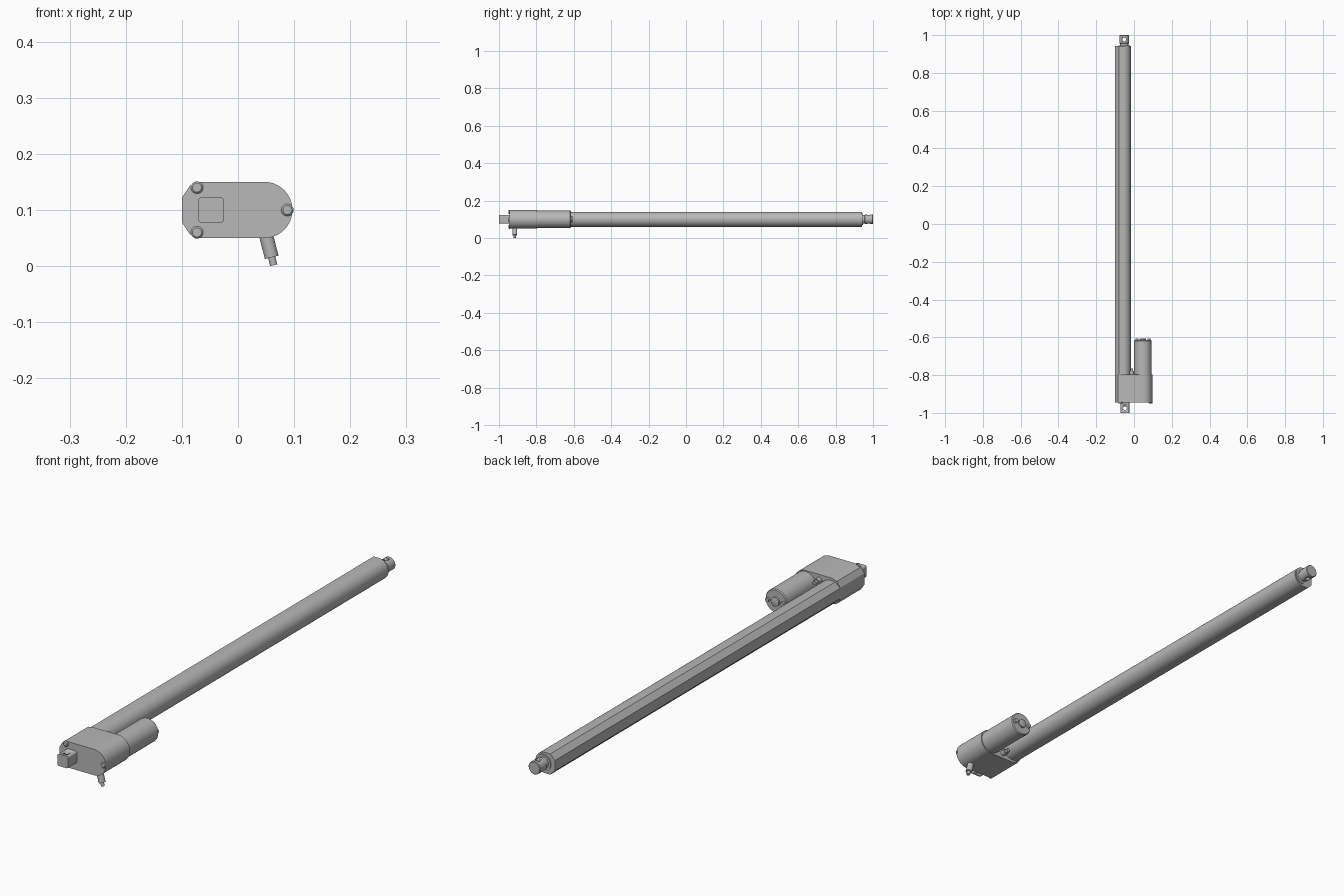
import bpy, bmesh, math
from mathutils import Vector

cube = bpy.data.objects.get("Cube")
if cube:
    bpy.data.objects.remove(cube, do_unlink=True)

grey = bpy.data.materials.new("plain_grey")
grey.use_nodes = True
grey.diffuse_color = (0.48, 0.48, 0.48, 1)
grey.node_tree.nodes["Principled BSDF"].inputs["Base Color"].default_value = grey.diffuse_color


def finish(name, bm):
    """Turn a bmesh into a smooth-by-angle grey object."""
    bmesh.ops.recalc_face_normals(bm, faces=bm.faces)
    mesh = bpy.data.meshes.new(name)
    bm.to_mesh(mesh)
    bm.free()
    mesh.materials.append(grey)
    obj = bpy.data.objects.new(name, mesh)
    bpy.context.collection.objects.link(obj)
    bpy.ops.object.select_all(action="DESELECT")
    obj.select_set(True)
    bpy.context.view_layer.objects.active = obj
    bpy.ops.object.shade_smooth_by_angle(angle=math.radians(30))
    return obj


def prism(name, profile, y0, y1):
    """Extrude an x-z outline along y."""
    bm = bmesh.new()
    face = bm.faces.new([bm.verts.new((x, y0, z)) for x, z in profile])
    result = bmesh.ops.extrude_face_region(bm, geom=[face])
    verts = [v for v in result["geom"] if isinstance(v, bmesh.types.BMVert)]
    bmesh.ops.translate(bm, verts=verts, vec=(0, y1 - y0, 0))
    return finish(name, bm)


def lathe(name, start, direction, steps, segments=40):
    """Revolve (distance, radius) steps about an axis, capping both ends."""
    axis = Vector(direction).normalized()
    rot = axis.to_track_quat("Z", "Y")
    bm = bmesh.new()
    rings = []
    for d, r in steps:
        ring = []
        for i in range(segments):
            a = math.tau * i / segments
            local = Vector((r * math.cos(a), r * math.sin(a), d))
            ring.append(bm.verts.new(Vector(start) + rot @ local))
        rings.append(ring)
    for low, high in zip(rings, rings[1:]):
        for i in range(segments):
            j = (i + 1) % segments
            bm.faces.new((low[i], low[j], high[j], high[i]))
    bm.faces.new(rings[0])
    bm.faces.new(rings[-1])
    return finish(name, bm)


def arc(cx, cz, r, start, end, n):
    angles = [math.radians(start + (end - start) * i / n) for i in range(n + 1)]
    return [(cx + r * math.cos(a), cz + r * math.sin(a)) for a in angles]


def drill(obj, cutter):
    """Cut a hole and discard the cutter."""
    cutter.hide_render = True
    mod = obj.modifiers.new("hole", "BOOLEAN")
    mod.operation = "DIFFERENCE"
    mod.object = cutter
    mod.solver = "EXACT"
    bpy.context.view_layer.objects.active = obj
    bpy.ops.object.modifier_move_to_index(modifier="hole", index=0)
    bpy.ops.object.modifier_apply(modifier="hole")
    bpy.data.objects.remove(cutter, do_unlink=True)


AXIS_X, MOTOR_X, MID = -0.048, 0.047, 0.1
FORWARD, BACK = (0, -1, 0), (0, 1, 0)

# Gearbox housing: round on the motor side, angled corners on the other
upper = [(-0.066, 0.15), (-0.086, 0.143), (-0.1, 0.122)]
lower = [(x, 2 * MID - z) for x, z in reversed(upper)]
prism("gearbox_housing", arc(MOTOR_X, MID, 0.05, -90, 90, 32) + upper + lower, -0.945, -0.797)

# Long outer tube: round on the motor side, chamfered on the other
upper = [(-0.08, 0.14), (-0.1, 0.12)]
lower = [(x, 2 * MID - z) for x, z in reversed(upper)]
prism("outer_tube", arc(-0.057, MID, 0.04, -90, 90, 28) + upper + lower, -0.8, 0.942)

# Motor can with end bearing and two terminals
lathe("motor_can", (MOTOR_X, -0.8, MID), BACK, [(0, 0.046), (0.181, 0.046), (0.185, 0.043)], 48)
lathe("motor_bearing", (MOTOR_X, -0.617, MID), BACK, [(0, 0.017), (0.009, 0.017), (0.01, 0.015)])
for side, dx in (("left", 0.032), ("right", -0.032)):
    lathe(side + "_motor_screw", (MOTOR_X + dx, -0.617, MID), BACK, [(0, 0.008), (0.011, 0.008)], 20)

# Front mounting lug: rounded square with a vertical pin hole
h, r = 0.023, 0.007
outline = []
for sx, sz, a in ((1, 1, 0), (-1, 1, 90), (-1, -1, 180), (1, -1, 270)):
    outline += arc(AXIS_X + sx * (h - r), MID + sz * (h - r), r, a, a + 90, 6)
lug = prism("mounting_lug", outline, -1.0, -0.94)
drill(lug, lathe("lug_cutter", (AXIS_X, -0.975, 0.05), (0, 0, 1), [(0, 0.01), (0.1, 0.01)], 24))

# Rod end: collar and round eye with a vertical pin hole
lathe("rod_collar", (AXIS_X - 0.004, 0.94, MID), BACK, [(0, 0.031), (0.005, 0.031)])
eye = lathe("rod_eye", (AXIS_X - 0.004, 0.93, MID), BACK,
            [(0, 0.022), (0.025, 0.022), (0.027, 0.025), (0.068, 0.025), (0.07, 0.023)])
drill(eye, lathe("eye_cutter", (AXIS_X - 0.004, 0.977, 0.05), (0, 0, 1), [(0, 0.01), (0.1, 0.01)], 24))

# Housing screws, front heads with raised rims and rear bosses
for name, x, z in (("upper", -0.073, 0.14), ("lower", -0.073, 0.06), ("side", 0.088, MID)):
    lathe(name + "_screw", (x, -0.94, z), FORWARD, [(0, 0.011), (0.007, 0.011), (0.01, 0.008)], 24)
for name, z in (("upper", 0.129), ("lower", 0.071)):
    lathe(name + "_rear_boss", (-0.012, -0.8, z), BACK, [(0, 0.011), (0.022, 0.011)], 24)
    lathe(name + "_rear_bolt", (-0.012, -0.78, z), BACK, [(0, 0.007), (0.015, 0.007)], 20)

# Cable gland and cable stub, leaning outward below the motor side
lean = (0.26, 0, -1)
lathe("cable_gland", (0.0475, -0.915, 0.064), lean, [(0, 0.0125), (0.05, 0.0125)], 28)
lathe("cable_stub", (0.0475, -0.915, 0.064), lean, [(0, 0.0065), (0.0645, 0.0065)], 20)
